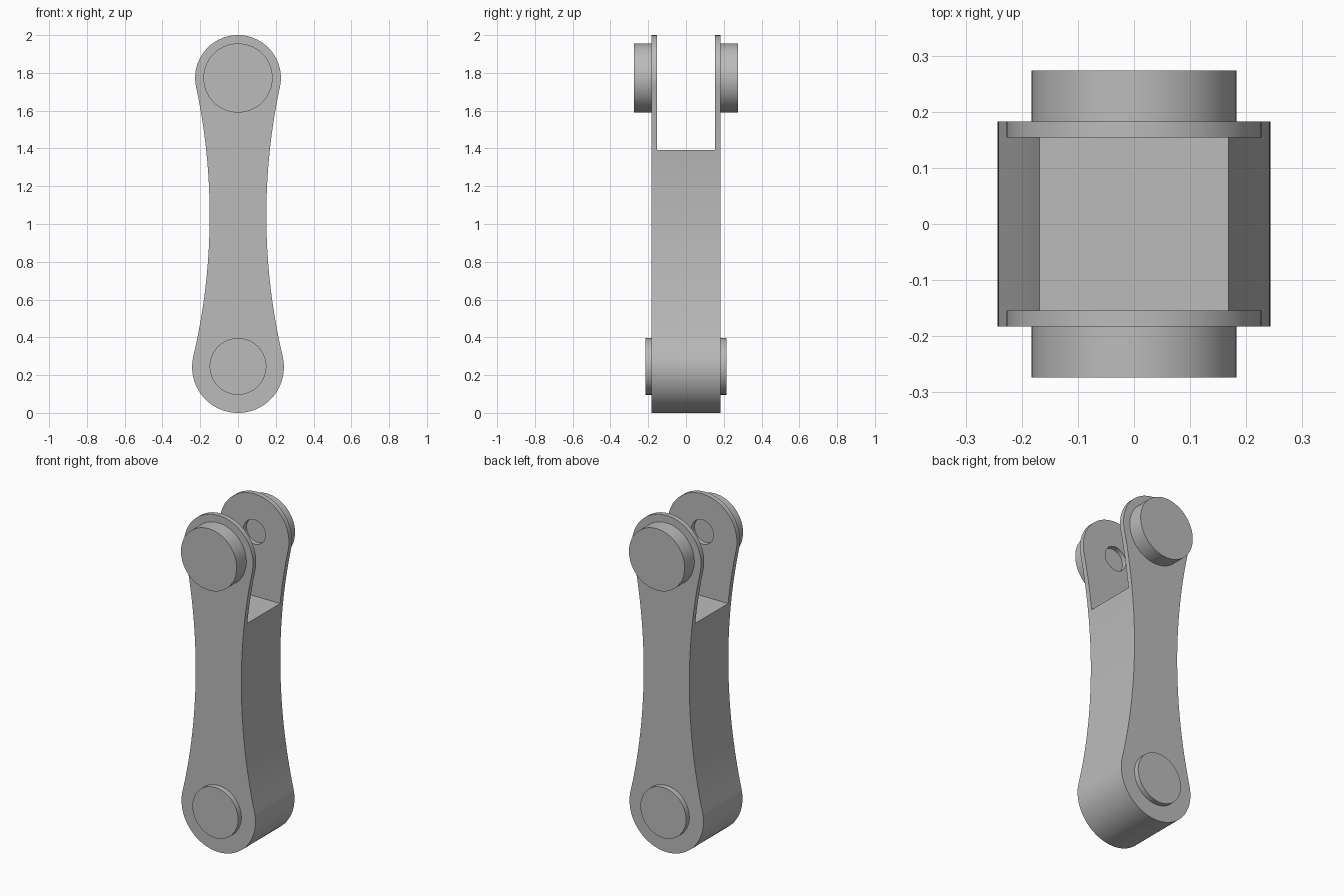
import bpy, bmesh
from math import sin, cos, pi, atan2, sqrt, radians
from mathutils import Matrix

if "Cube" in bpy.data.objects:
    bpy.data.objects.remove(bpy.data.objects["Cube"])

TOP_Z, TOP_R = 1.773, 0.227
LOW_Z, LOW_R = 0.243, 0.243
WAIST_X, SIDE_R = 0.15, 3.26
HALF_Y, SLOT_Y, SLOT_Z = 0.183, 0.154, 1.393

grey = bpy.data.materials.new("plain grey")
grey.use_nodes = True
grey.diffuse_color = (0.5, 0.5, 0.5, 1)
grey.node_tree.nodes["Principled BSDF"].inputs["Base Color"].default_value = (0.5, 0.5, 0.5, 1)


def make_object(name, bm):
    bmesh.ops.recalc_face_normals(bm, faces=bm.faces)
    mesh = bpy.data.meshes.new(name)
    bm.to_mesh(mesh)
    bm.free()
    mesh.materials.append(grey)
    obj = bpy.data.objects.new(name, mesh)
    bpy.context.collection.objects.link(obj)
    return obj


def disc(name, radius, y0, y1, z, sides=96):
    """Cylinder lying along y."""
    bm = bmesh.new()
    place = Matrix.Translation((0, (y0 + y1) / 2, z)) @ Matrix.Rotation(pi / 2, 4, 'X')
    bmesh.ops.create_cone(bm, cap_ends=True, segments=sides, radius1=radius,
                          radius2=radius, depth=abs(y1 - y0), matrix=place)
    return make_object(name, bm)


def arc(cx, cz, r, a0, a1, n):
    steps = [a0 + (a1 - a0) * i / n for i in range(n + 1)]
    return [(cx + r * cos(a), cz + r * sin(a)) for a in steps]


def cut(obj, cutter):
    mod = obj.modifiers.new("cut", 'BOOLEAN')
    mod.operation, mod.solver, mod.object = 'DIFFERENCE', 'EXACT', cutter
    bpy.context.view_layer.objects.active = obj
    bpy.ops.object.modifier_apply(modifier=mod.name)
    bpy.data.objects.remove(cutter)


# Link outline: two round ends joined by waisted tangent arcs
side_x = WAIST_X + SIDE_R
side_z = LOW_Z + sqrt((SIDE_R + LOW_R) ** 2 - side_x ** 2)
low_a = atan2(side_z - LOW_Z, side_x)
top_a = atan2(side_z - TOP_Z, side_x)
half = (arc(0, LOW_Z, LOW_R, -pi / 2, low_a, 32)
        + arc(side_x, side_z, SIDE_R, pi + low_a, pi + top_a, 32)[1:-1]
        + arc(0, TOP_Z, TOP_R, top_a, pi / 2, 32))
outline = half + [(-x, z) for x, z in reversed(half[1:-1])]

bm = bmesh.new()
face = bm.faces.new([bm.verts.new((x, -HALF_Y, z)) for x, z in outline])
grown = bmesh.ops.extrude_face_region(bm, geom=[face])
bmesh.ops.translate(bm, vec=(0, 2 * HALF_Y, 0),
                    verts=[v for v in grown["geom"] if isinstance(v, bmesh.types.BMVert)])
link = make_object("link_body", bm)

# Fork slot at the upper end
bm = bmesh.new()
bmesh.ops.create_cube(bm, size=1, matrix=Matrix.Translation((0, 0, SLOT_Z + 0.5))
                      @ Matrix.Diagonal((1, 2 * SLOT_Y, 1, 1)))
cut(link, make_object("slot_cutter", bm))

# Pin hole through both fork cheeks
cut(link, disc("hole_cutter", 0.072, -0.4, 0.4, TOP_Z, 48))

# Upper caps and lower bosses on both faces
parts = [link]
for side, s in (("front", -1), ("back", 1)):
    parts.append(disc(side + "_upper_cap", 0.183, s * HALF_Y, s * 0.274, TOP_Z))
    parts.append(disc(side + "_lower_boss", 0.15, s * HALF_Y, s * 0.214, 0.246))

# Smooth curved walls, crisp rims
bpy.ops.object.select_all(action='DESELECT')
for p in parts:
    p.select_set(True)
bpy.context.view_layer.objects.active = link
bpy.ops.object.shade_smooth_by_angle(angle=radians(30))
